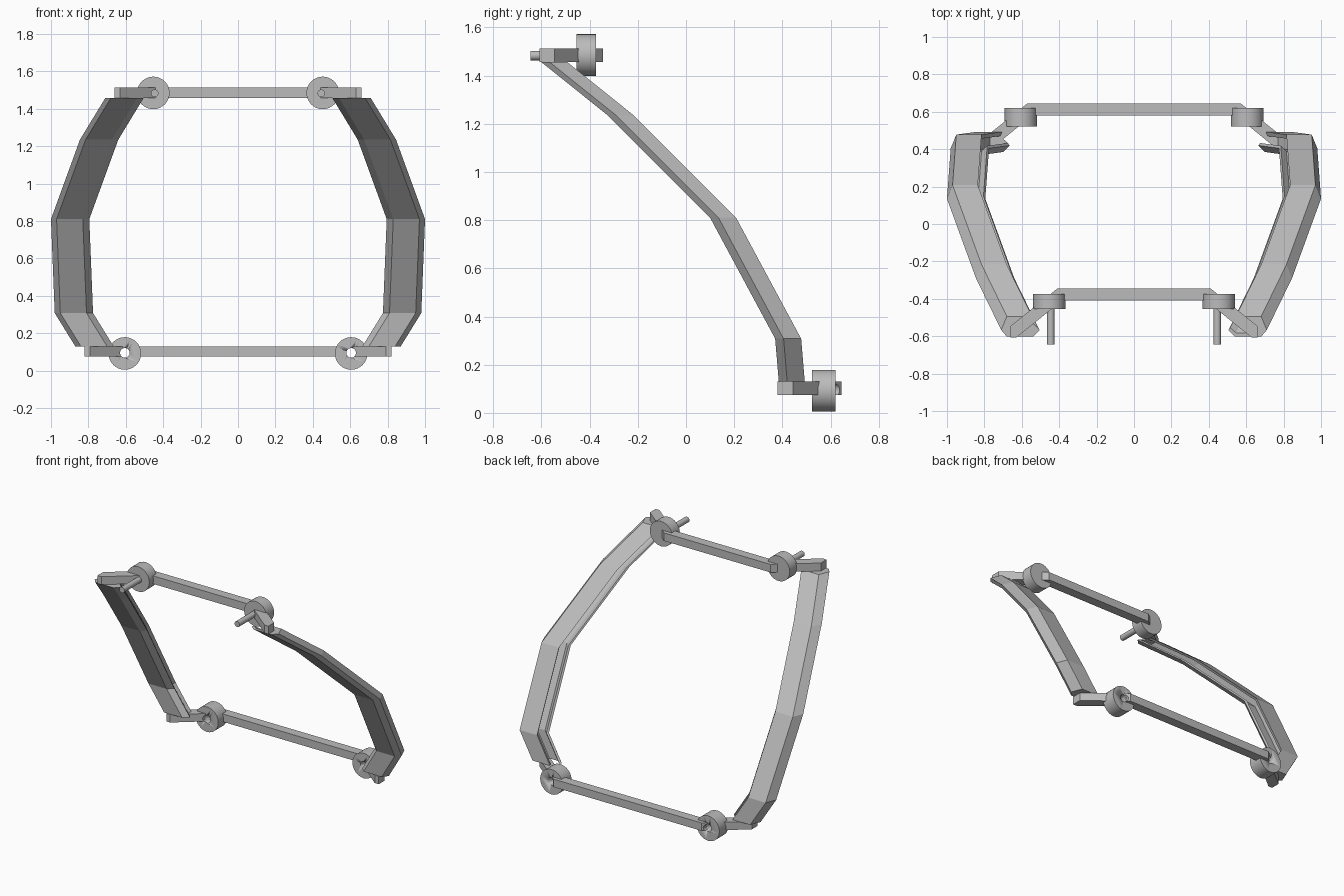
import bpy, bmesh, math
from mathutils import Matrix, Vector

cube = bpy.data.objects.get("Cube")
if cube:
    bpy.data.objects.remove(cube, do_unlink=True)

grey = bpy.data.materials.new("light_grey")
grey.use_nodes = True
colour = (0.5, 0.5, 0.5, 1)
grey.diffuse_color = colour
grey.node_tree.nodes["Principled BSDF"].inputs["Base Color"].default_value = colour


def finish(name, bm, smooth=False):
    bmesh.ops.recalc_face_normals(bm, faces=bm.faces)
    mesh = bpy.data.meshes.new(name)
    bm.to_mesh(mesh)
    bm.free()
    mesh.materials.append(grey)
    obj = bpy.data.objects.new(name, mesh)
    bpy.context.collection.objects.link(obj)
    if smooth:
        bpy.ops.object.select_all(action="DESELECT")
        obj.select_set(True)
        bpy.context.view_layer.objects.active = obj
        bpy.ops.object.shade_smooth_by_angle(angle=math.radians(35))
    return obj


def loft(name, rings):
    """Join matching closed rings and cap both ends."""
    bm = bmesh.new()
    loops = [[bm.verts.new(p) for p in ring] for ring in rings]
    for a, b in zip(loops, loops[1:]):
        for i in range(len(a)):
            j = (i + 1) % len(a)
            bm.faces.new((a[i], a[j], b[j], b[i]))
    caps = [bm.faces.new(loops[0]), bm.faces.new(loops[-1])]
    bmesh.ops.triangulate(bm, faces=caps)
    return finish(name, bm)


def rod(name, x, z, y0, y1, radius, sides=32):
    """Cylinder running front to back."""
    bm = bmesh.new()
    place = Matrix.Translation((x, (y0 + y1) / 2, z)) @ Matrix.Rotation(math.pi / 2, 4, "X")
    bmesh.ops.create_cone(bm, cap_ends=True, segments=sides, radius1=radius,
                          radius2=radius, depth=y1 - y0, matrix=place)
    return finish(name, bm, smooth=True)


def cut(obj, cutter):
    mod = obj.modifiers.new("hole", "BOOLEAN")
    mod.operation = "DIFFERENCE"
    mod.solver = "EXACT"
    mod.object = cutter
    cutter.hide_render = True
    cutter.hide_set(True)


# Crossbars with angled arms
def crossbar(name, half, z0, z1):
    outline = half + [(-x, y) for x, y in reversed(half)]
    return loft(name, [[(x, y, z) for x, y in outline] for z in (z0, z1)])


top_bar = crossbar("top_crossbar", [(0.41, -0.345), (0.66, -0.545), (0.66, -0.608),
                                    (0.63, -0.608), (0.385, -0.41)], 1.457, 1.513)
low_bar = crossbar("bottom_crossbar", [(0.57, 0.645), (0.82, 0.445), (0.82, 0.38),
                                       (0.79, 0.38), (0.545, 0.58)], 0.075, 0.13)

# Channel section, open towards the middle, and the path it follows
section = [(-0.03, 0.108), (0, 0.035), (-0.03, 0), (-0.17, 0), (-0.205, 0.035),
           (-0.195, 0.048), (-0.165, 0.02), (-0.10, 0.02), (-0.10, 0.085),
           (-0.155, 0.085), (-0.165, 0.108)]
path = [(0.87, 0.385, 0.13), (0.98, 0.37, 0.308), (1.0, 0.1, 0.81),
        (0.845, -0.325, 1.235), (0.71, -0.602, 1.457)]

for side, s in (("left", 1), ("right", -1)):
    loft(side + "_rail", [[(s * (x + dx), y + dy, z) for dx, dy in section]
                          for x, y, z in path])
    # Top hub with its pin
    rod(side + "_top_hub", s * 0.453, 1.485, -0.455, -0.373, 0.087)
    rod(side + "_top_pin", s * 0.445, 1.483, -0.645, -0.38, 0.02, 16)
    # Bottom hub with a bored hole
    hub = rod(side + "_bottom_hub", s * 0.605, 0.092, 0.522, 0.62, 0.087)
    bore = rod(side + "_bore_cutter", s * 0.605, 0.095, 0.3, 0.8, 0.026, 16)
    cut(hub, bore)
    cut(low_bar, bore)
